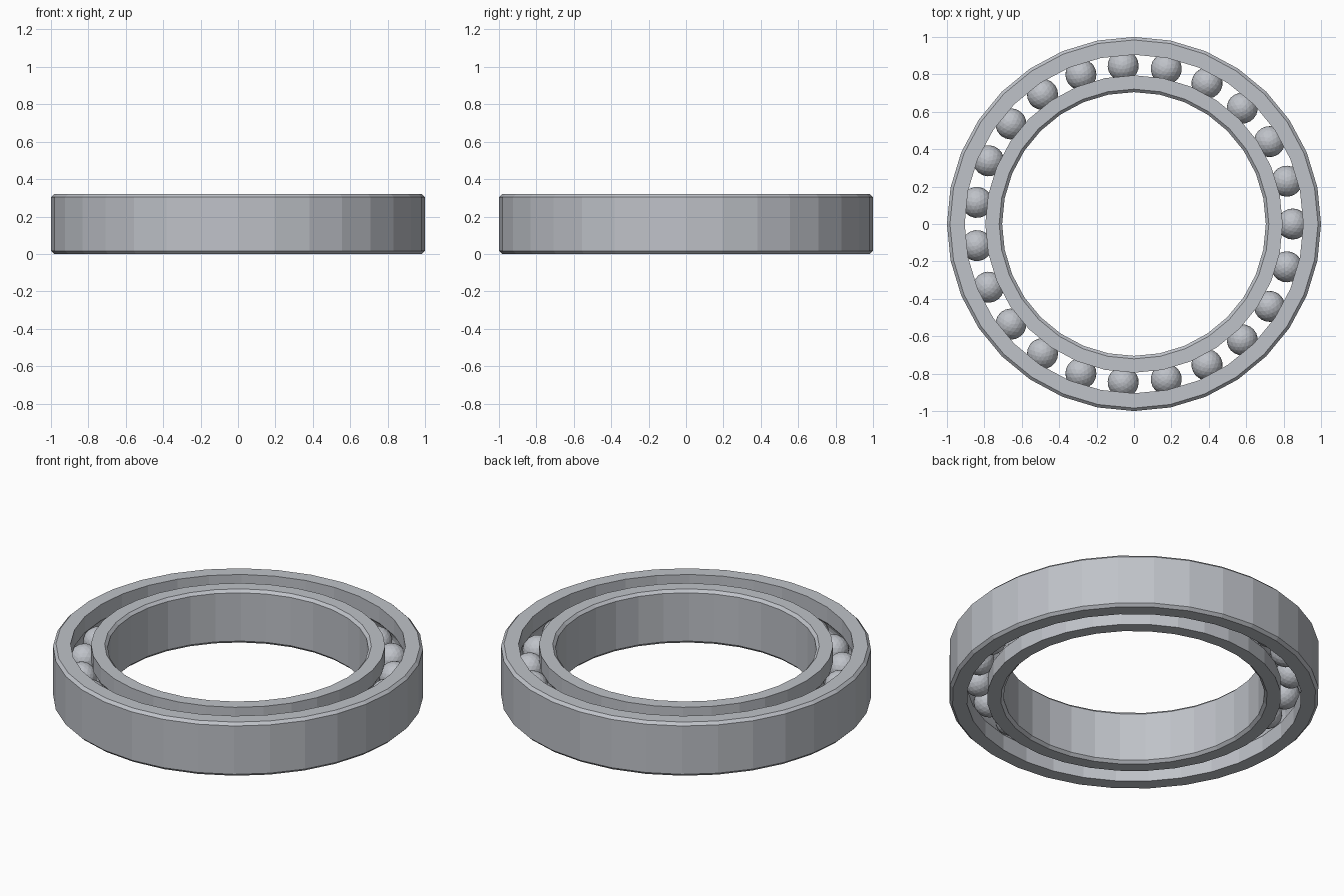
import bpy, bmesh
from math import sin, cos, tau, radians, asin, pi

cube = bpy.data.objects.get("Cube")
if cube:
    bpy.data.objects.remove(cube)

HEIGHT = 0.32
MID = HEIGHT / 2
CHAMFER = 0.016
PITCH = 0.848        # radius of the circle of balls
BALL = 0.083
GROOVE = 0.086
SIDES = 32
BALLS = 23

steel = bpy.data.materials.new("steel grey")
steel.use_nodes = True
colour = (0.52, 0.54, 0.58, 1)
steel.diffuse_color = colour
steel.node_tree.nodes["Principled BSDF"].inputs["Base Color"].default_value = colour


def add_object(name, bm):
    mesh = bpy.data.meshes.new(name)
    bm.to_mesh(mesh)
    bm.free()
    mesh.materials.append(steel)
    obj = bpy.data.objects.new(name, mesh)
    bpy.context.collection.objects.link(obj)
    return obj


def race(name, wall, rim, side):
    """Ring with a chamfered rim, and a ball groove in the wall facing the balls."""
    edge = rim - side * CHAMFER
    profile = [(wall, 0), (edge, 0), (rim, CHAMFER),
               (rim, HEIGHT - CHAMFER), (edge, HEIGHT), (wall, HEIGHT)]
    # Groove arc, from top to bottom
    reach = pi / 2 - asin(abs(wall - PITCH) / GROOVE)
    steps = 6
    for i in range(steps + 1):
        a = reach * (1 - 2 * i / steps)
        profile.append((PITCH + side * GROOVE * cos(a), MID + GROOVE * sin(a)))
    bm = bmesh.new()
    rings = [[bm.verts.new((r * cos(tau * k / SIDES), r * sin(tau * k / SIDES), z))
              for r, z in profile] for k in range(SIDES)]
    n = len(profile)
    for k in range(SIDES):
        a, b = rings[k], rings[(k + 1) % SIDES]
        for j in range(n):
            m = (j + 1) % n
            bm.faces.new((a[j], b[j], b[m], a[m]))
    bmesh.ops.recalc_face_normals(bm, faces=bm.faces)
    return add_object(name, bm)


# Inner and outer rings
race("outer_ring", 0.905, 1.0, 1)
race("inner_ring", 0.795, 0.705, -1)

# Balls, sharing one mesh
bm = bmesh.new()
bmesh.ops.create_icosphere(bm, subdivisions=3, radius=BALL)
first = add_object("ball_1", bm)
for i in range(BALLS):
    ball = first
    if i:
        ball = bpy.data.objects.new(f"ball_{i + 1}", first.data)
        bpy.context.collection.objects.link(ball)
    angle = tau * i / BALLS
    ball.location = (PITCH * cos(angle), PITCH * sin(angle), MID)
    ball.rotation_euler.z = angle
